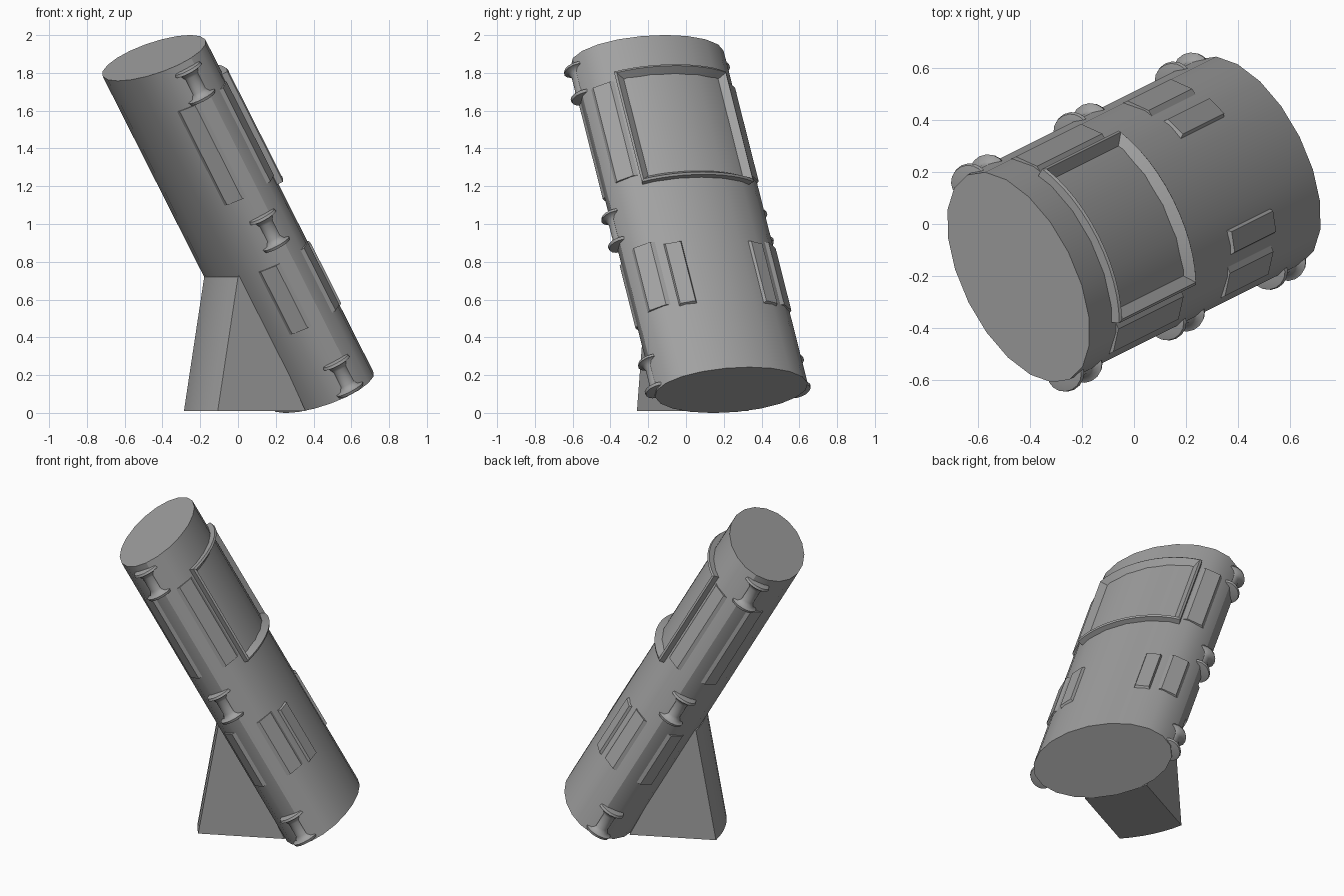
import bpy, bmesh
from math import sin, cos, pi, radians, hypot, sqrt
from mathutils import Matrix, Vector

if "Cube" in bpy.data.objects:
    bpy.data.objects.remove(bpy.data.objects["Cube"])

A, B, HALF = 0.44, 0.247, 1.01        # hull ellipse half axes and half length

# Tilted frame of the pod: x across, y towards the window, z along the axis
axis = Vector((-0.440, -0.220, 0.870)).normalized()
across = Vector((-axis.y, axis.x, 0)).normalized()
out = axis.cross(across)
CENTRE = Vector((0, 0.0175, 1.0))
TILT = Matrix((across, out, axis)).transposed().to_4x4()
TILT.translation = CENTRE

# Dark grey paint
paint = bpy.data.materials.new("dark_grey")
paint.diffuse_color = (0.36, 0.36, 0.36, 1)
paint.use_nodes = True
paint.node_tree.nodes["Principled BSDF"].inputs["Base Color"].default_value = paint.diffuse_color


def make(name, verts, faces, matrix, angle=30):
    bm = bmesh.new()
    vs = [bm.verts.new(matrix @ Vector(v)) for v in verts]
    for f in faces:
        bm.faces.new([vs[i] for i in f])
    bmesh.ops.recalc_face_normals(bm, faces=bm.faces)
    mesh = bpy.data.meshes.new(name)
    bm.to_mesh(mesh)
    bm.free()
    mesh.materials.append(paint)
    ob = bpy.data.objects.new(name, mesh)
    bpy.context.collection.objects.link(ob)
    bpy.ops.object.select_all(action='DESELECT')
    ob.select_set(True)
    bpy.context.view_layer.objects.active = ob
    bpy.ops.object.shade_smooth_by_angle(angle=radians(angle))
    return ob


def bridge(loops, closed=False):
    """Quads joining successive closed loops of equal size."""
    n, m = len(loops[0]), len(loops)
    return [(k * n + i, k * n + (i + 1) % n,
             (k + 1) % m * n + (i + 1) % n, (k + 1) % m * n + i)
            for k in range(m if closed else m - 1) for i in range(n)]


def solid(name, loops, matrix, angle=30):
    """Bridge loops and close both ends."""
    n, last = len(loops[0]), (len(loops) - 1) * len(loops[0])
    return make(name, sum(loops, []), bridge(loops) + [range(n), range(last, last + n)], matrix, angle)


def lathe(name, profile, sides, sx, sy, centre, angle=30):
    loops = [[(centre[0] + r * sx * sin(2 * pi * i / sides),
               centre[1] + r * sy * cos(2 * pi * i / sides), centre[2] + z)
              for i in range(sides)] for r, z in profile]
    return solid(name, loops, TILT, angle)


def hull_loop(a0, a1, z0, z1, inset, h, n):
    """Rectangle wrapped on the hull, inset by a distance and lifted by h."""
    def point(a, z):
        normal = Vector((sin(a) / A, cos(a) / B, 0)).normalized()
        return Vector((A * sin(a), B * cos(a), z)) + normal * h
    a0 += inset / hypot(A * cos(a0), B * sin(a0))
    a1 -= inset / hypot(A * cos(a1), B * sin(a1))
    angs = [a0 + (a1 - a0) * i / n for i in range(n + 1)]
    return ([point(a, z0 + inset) for a in angs] +
            [point(a, z1 - inset) for a in reversed(angs)])


def face_panel(name, d0, d1, z0, z1, h):
    a0, a1 = radians(d0), radians(d1)
    loops = [hull_loop(a0, a1, z0, z1, i, k, 1) for i, k in ((0, -0.015), (0.014, h))]
    solid(name, loops, TILT, 20)


def side_panel(name, side, z0, z1):
    # Faceted plate that only breaks through the hull near its long edges
    prof = [(0.30, -0.165), (0.35, -0.16), (0.42, -0.095)]
    prof += [(x, -y) for x, y in reversed(prof)]
    solid(name, [[(side * x, y, z) for x, y in prof] for z in (z0, z1)], TILT, 20)


# Oval hull
lathe("hull", [(1, -HALF), (1, HALF)], 20, A, B, (0, 0, 0))

# Raised window frame
lim = radians(46)
ring = [hull_loop(-lim, lim, 0.145, 0.815, i, h, 12)
        for i, h in ((0, -0.015), (0, 0.03), (0.012, 0.036), (0.05, -0.015))]
make("window_frame", sum(ring, []), bridge(ring, True), TILT)

# Panels and spools on both sides
spool = [(0.05, -0.097), (0.075, -0.093), (0.08, -0.078), (0.055, -0.07), (0.042, -0.045)]
spool += [(r, -z) for r, z in reversed(spool)]
for side, tag in ((1, "front"), (-1, "back")):
    side_panel(f"{tag}_upper_side_panel", side, 0.205, 0.775)
    side_panel(f"{tag}_lower_side_panel", side, -0.58, -0.2)
    d0, d1 = sorted((side * 26, side * 42))
    face_panel(f"{tag}_face_panel", d0, d1, -0.61, -0.22, 0.012)
    for k, z in enumerate((-0.905, -0.02, 0.875)):
        lathe(f"{tag}_spool_{k + 1}", spool, 16, 0.85, 1, (side * 0.415, -0.035, z), 50)

# Wedge-shaped support with a curved back, upright in world space
upright = Matrix((across, Vector((-across.y, across.x, 0)), Vector((0, 0, 1)))).transposed().to_4x4()
upright.translation = (0, CENTRE.y, 0)
N, W = 6, 0.2
rows = []
for i in range(N + 1):
    x = -W + 2 * W * i / N
    bulge = B * (sqrt(1 - (x / A) ** 2) - sqrt(1 - (W / A) ** 2))
    rows.append([(x, -0.1 - bulge, 0.72), (x, -0.22 - bulge, 0.01),
                 (x, 0.30, 0.01), (x, -0.07, 0.74)])
solid("support_leg", rows, upright)
